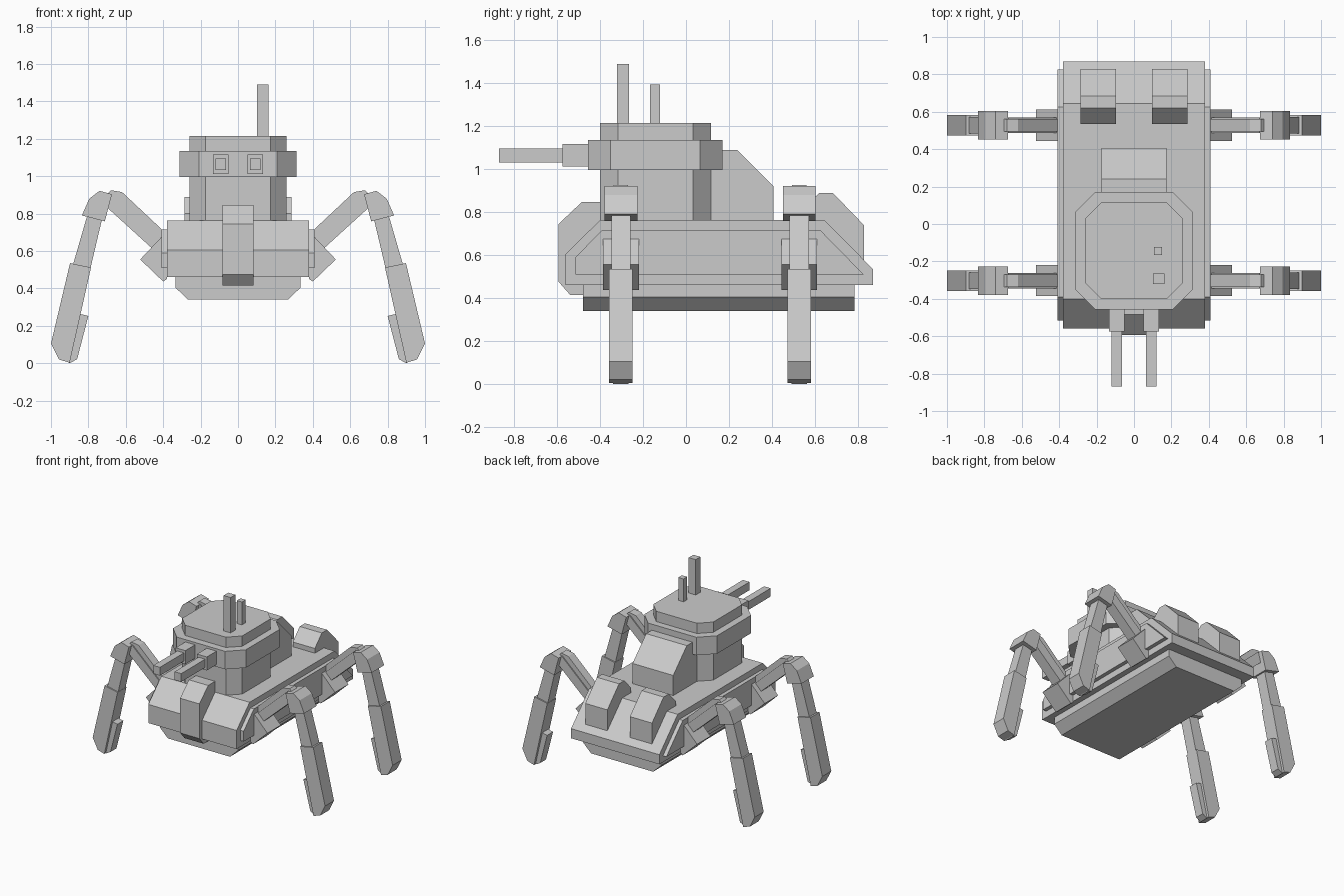
import bpy, bmesh
from mathutils import Vector

if "Cube" in bpy.data.objects:
    bpy.data.objects.remove(bpy.data.objects["Cube"])


def prism(name, profile, axis, a, b, mirror=False):
    """Extrude a 2D profile along an axis (x: yz profile, y: xz, z: xy)."""
    place = {'x': lambda p: (a, p[0], p[1]),
             'y': lambda p: (p[0], a, p[1]),
             'z': lambda p: (p[0], p[1], a)}[axis]
    bm = bmesh.new()
    face = bm.faces.new([bm.verts.new(place(p)) for p in profile])
    ext = bmesh.ops.extrude_face_region(bm, geom=[face], use_keep_orig=True)
    step = Vector([b - a if axis == c else 0 for c in 'xyz'])
    bmesh.ops.translate(bm, vec=step,
                        verts=[g for g in ext['geom'] if isinstance(g, bmesh.types.BMVert)])
    bmesh.ops.recalc_face_normals(bm, faces=bm.faces)
    mesh = bpy.data.meshes.new(name)
    bm.to_mesh(mesh)
    bm.free()
    ob = bpy.data.objects.new(name, mesh)
    bpy.context.collection.objects.link(ob)
    if mirror:
        ob.modifiers.new("Mirror", 'MIRROR').use_mirror_merge = False
    return ob


def box(name, x, y, z, mirror=False):
    return prism(name, [(x[0], y[0]), (x[1], y[0]), (x[1], y[1]), (x[0], y[1])],
                 'z', z[0], z[1], mirror)


def octagon(r, c, cy):
    """Square of half-size r with corners cut by c."""
    k = r - c
    pts = [(r, -k), (r, k), (k, r), (-k, r), (-r, k), (-r, -k), (-k, -r), (k, -r)]
    return [(x, y + cy) for x, y in pts]


# Hull
prism("hull", [(-.56, .46), (-.56, .605), (-.40, .763), (.645, .763),
               (.87, .535), (.87, .46)], 'x', -.38, .38)
prism("hull_underside", [(-.335, .46), (.335, .46), (.335, .405), (.267, .34),
                         (-.267, .34), (-.335, .405)], 'y', -.48, .785)
prism("side_panel", [(-.515, .51), (-.515, .59), (-.39, .716), (.625, .716),
                     (.827, .51)], 'x', .38, .41, True)
prism("nose_block", [(-.593, .475), (-.593, .745), (-.485, .847), (-.38, .847),
                     (-.38, .415), (-.54, .415)], 'x', -.083, .083)

# Engine housings
prism("engine_housing", [(0, .74), (0, 1.088), (.24, 1.088), (.407, .92),
                         (.407, .74)], 'x', -.175, .175)
prism("exhaust_box", [(.535, .72), (.535, .80), (.62, .888), (.685, .888), (.828, .74),
                      (.828, .56), (.65, .72)], 'x', .097, .287, True)

# Turret
prism("turret", octagon(.258, .083, -.142), 'z', .74, 1.215)
prism("turret_collar", octagon(.313, .105, -.143), 'z', .995, 1.135)

# Twin guns
box("gun_mount", (.05, .134), (-.575, -.43), (1.012, 1.117), True)
box("gun_barrel", (.063, .12), (-.87, -.56), (1.032, 1.096), True)

# Roof masts
box("tall_mast", (.102, .162), (-.322, -.265), (1.2, 1.49))
box("short_mast", (.107, .151), (-.167, -.122), (1.2, 1.393))

# Leg parts: front-view outline and half thickness
LEG = {
    "shoulder": ([(.38, .45), (.40, .437), (.523, .555), (.40, .685), (.38, .67)], .083),
    "arm": ([(.38, .542), (.73, .86), (.67, .906), (.38, .638)], .042),
    "arm_strut": ([(.38, .62), (.38, .69), (.62, .915), (.68, .925), (.70, .905),
                   (.69, .88)], .034),
    "knee": ([(.712, .759), (.835, .79), (.795, .88), (.74, .922), (.674, .903)], .076),
    "upper_shin": ([(.727, .77), (.803, .80), (.89, .50), (.793, .49)], .045),
    "lower_shin": ([(.786, .512), (.898, .535), (1.0, .105), (.957, .02), (.90, .003)], .055),
    "heel_spur": ([(.865, .268), (.80, .253), (.86, .022), (.90, 0), (.92, .02)], .036),
}
for side, y in (("front", -.303), ("rear", .528)):
    for part, (outline, half) in LEG.items():
        prism(f"{side}_leg_{part}", outline, 'y', y - half, y + half, True)
